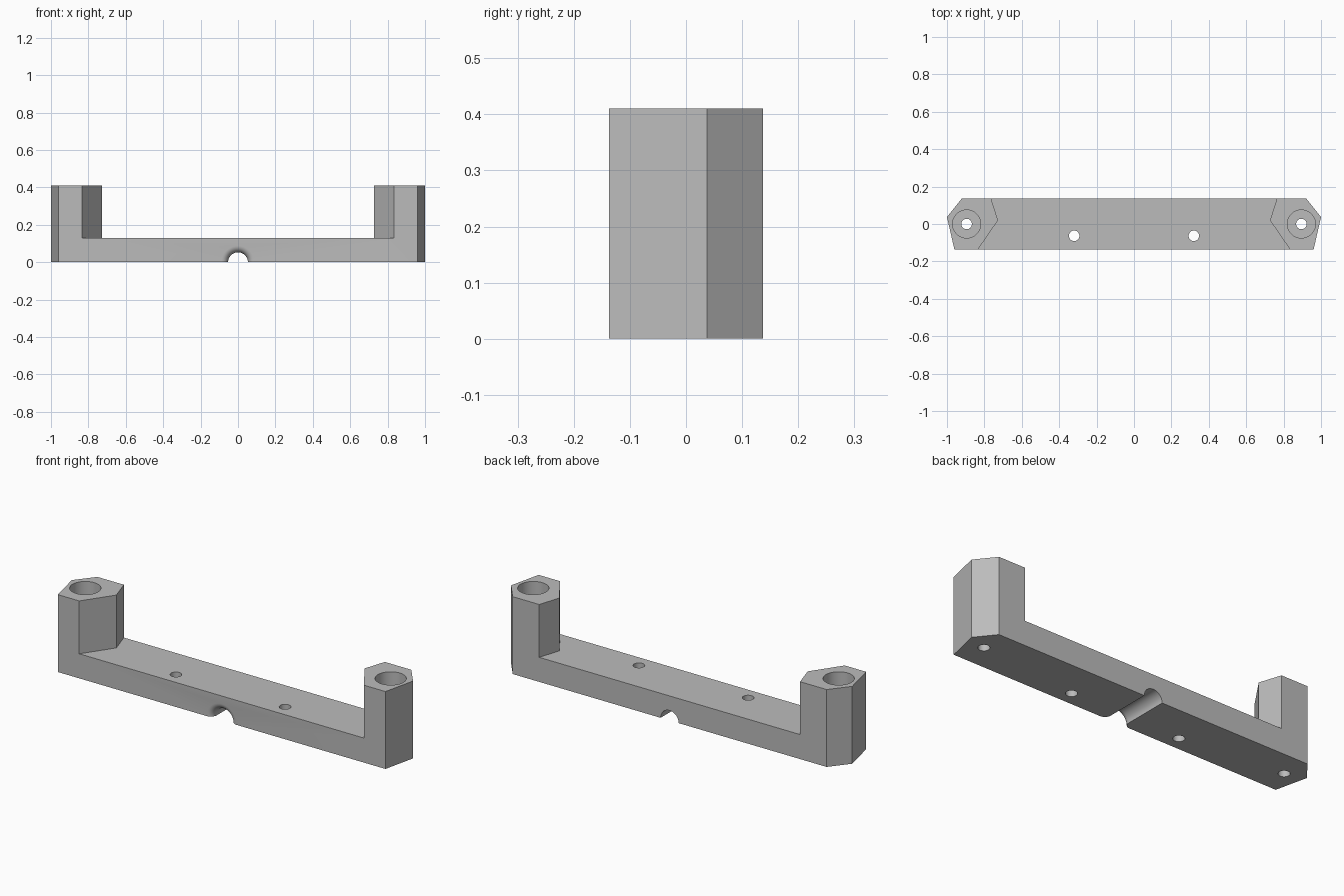
import bpy, bmesh, math
from mathutils import Matrix

if "Cube" in bpy.data.objects:
    bpy.data.objects.remove(bpy.data.objects["Cube"], do_unlink=True)

HALF_DEPTH, TOP, DECK = 0.137, 0.41, 0.13
POST_X = 0.895

grey = bpy.data.materials.new("plain grey")
grey.use_nodes = True
colour = (0.5, 0.5, 0.5, 1)
grey.diffuse_color = colour
grey.node_tree.nodes["Principled BSDF"].inputs["Base Color"].default_value = colour


def new_object(name, bm):
    bmesh.ops.recalc_face_normals(bm, faces=bm.faces)
    mesh = bpy.data.meshes.new(name)
    bm.to_mesh(mesh)
    bm.free()
    mesh.materials.append(grey)
    obj = bpy.data.objects.new(name, mesh)
    bpy.context.collection.objects.link(obj)
    return obj


def prism(name, right_half, z0, z1):
    """Mirror a half outline across x and extrude it upwards."""
    outline = right_half + [(-x, y) for x, y in reversed(right_half)]
    bm = bmesh.new()
    face = bm.faces.new([bm.verts.new((x, y, z0)) for x, y in outline])
    top = bmesh.ops.extrude_face_region(bm, geom=[face])["geom"]
    verts = [v for v in top if isinstance(v, bmesh.types.BMVert)]
    bmesh.ops.translate(bm, verts=verts, vec=(0, 0, z1 - z0))
    return new_object(name, bm)


def lathe(name, profile, matrix, sides=64):
    """Turn a (radius, height) profile into a closed round solid."""
    bm = bmesh.new()
    rings = []
    for r, h in profile:
        ring = [bm.verts.new((r * math.cos(a), r * math.sin(a), h))
                for a in (math.tau * i / sides for i in range(sides))]
        rings.append(ring)
    for low, high in zip(rings, rings[1:]):
        for i in range(sides):
            j = (i + 1) % sides
            bm.faces.new((low[i], low[j], high[j], high[i]))
    bm.faces.new(rings[0])
    bm.faces.new(rings[-1])
    bm.transform(matrix)
    return new_object(name, bm)


# Full outline of the bracket, raised to post height
bracket = prism("mounting_bracket", [
    (0.96, -HALF_DEPTH), (1.0, 0.037), (0.92, HALF_DEPTH)], 0, TOP)

# Space between the two six-sided posts
cutters = [prism("gap_cutter", [
    (0.878, -0.2), (0.727, 0.02), (0.785, 0.2)], DECK, TOP + 0.1)]

# Screw holes: stepped in the posts, plain in the bar
for side in (-1, 1):
    cutters.append(lathe("post_hole_cutter", [
        (0.028, -0.1), (0.028, 0.1), (0.075, 0.1), (0.075, TOP + 0.1)],
        Matrix.Translation((side * POST_X, 0, 0))))
    cutters.append(lathe("bar_hole_cutter", [(0.028, -0.1), (0.028, 0.25)],
                         Matrix.Translation((side * 0.32, -0.063, 0)), 48))

# Half-round channel underneath, with a flared mouth at the front
R, FLARE = 0.053, 0.035
mouth = [(R + FLARE * (1 - math.cos(t)), HALF_DEPTH - FLARE + FLARE * math.sin(t))
         for t in (math.pi / 2 * i / 8 for i in range(9))]
channel = [(R, -0.2)] + mouth + [(R + FLARE, 0.2)]
cutters.append(lathe("channel_cutter", channel, Matrix.Rotation(math.pi / 2, 4, "X")))

# Carve and apply every cut
for cutter in cutters:
    mod = bracket.modifiers.new("cut", "BOOLEAN")
    mod.operation, mod.solver, mod.object = "DIFFERENCE", "EXACT", cutter
bpy.context.view_layer.update()
carved = bpy.data.meshes.new_from_object(
    bracket.evaluated_get(bpy.context.evaluated_depsgraph_get()))
bracket.modifiers.clear()
bracket.data = carved
for cutter in cutters:
    bpy.data.objects.remove(cutter, do_unlink=True)

# Smooth the round walls, keep the corners crisp
bpy.ops.object.select_all(action="DESELECT")
bracket.select_set(True)
bpy.context.view_layer.objects.active = bracket
bpy.ops.object.shade_smooth_by_angle(angle=math.radians(25))
